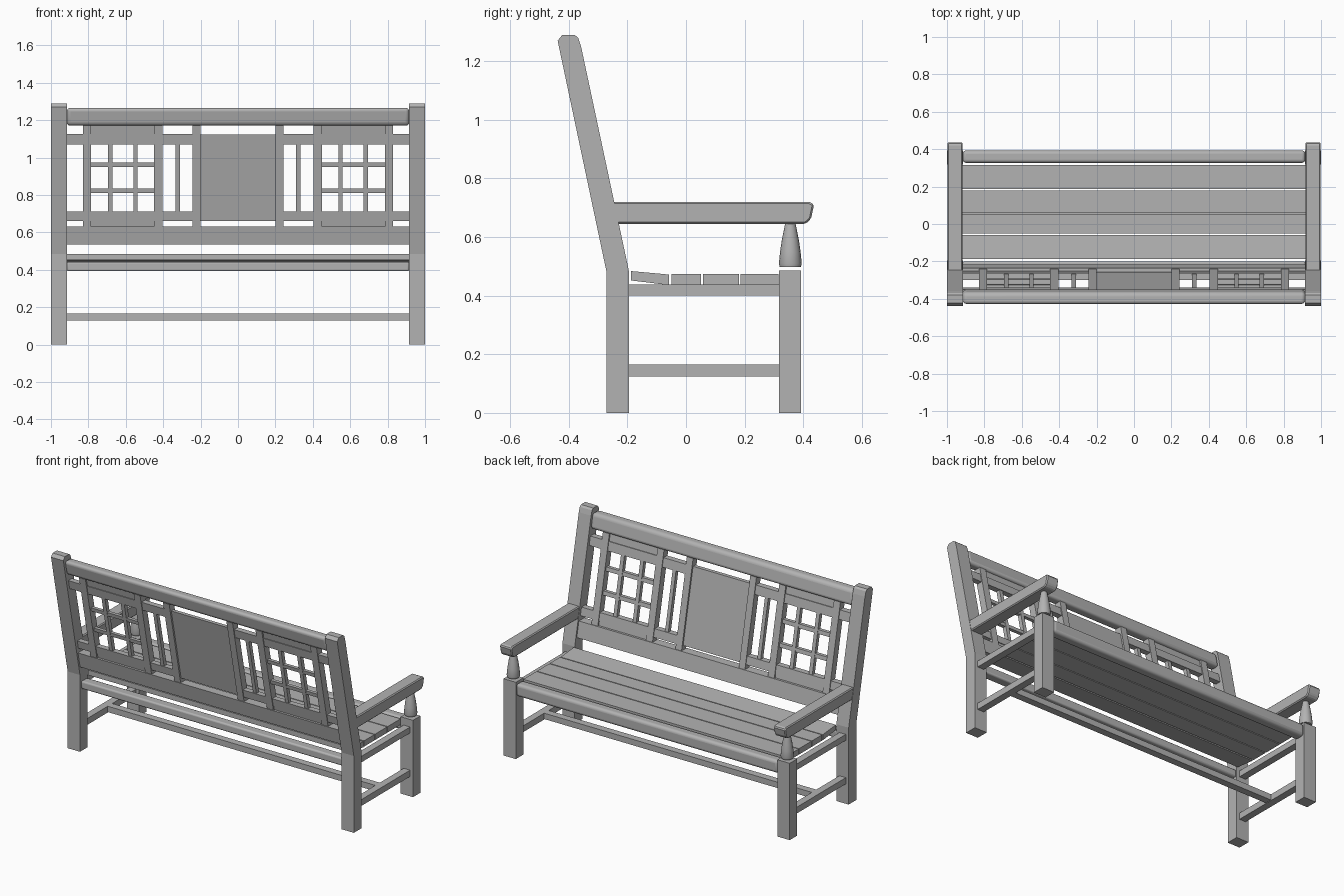
import bpy
import bmesh
import math

cube = bpy.data.objects.get("Cube")
if cube:
    bpy.data.objects.remove(cube, do_unlink=True)

grey = bpy.data.materials.new("plain_grey")
grey.use_nodes = True
grey.diffuse_color = (0.45, 0.45, 0.45, 1)
grey.node_tree.nodes["Principled BSDF"].inputs["Base Color"].default_value = grey.diffuse_color


def finish(name, bm, bevel=0, segments=1):
    bmesh.ops.recalc_face_normals(bm, faces=bm.faces)
    mesh = bpy.data.meshes.new(name)
    bm.to_mesh(mesh)
    bm.free()
    mesh.materials.append(grey)
    obj = bpy.data.objects.new(name, mesh)
    bpy.context.collection.objects.link(obj)
    if bevel:
        mod = obj.modifiers.new("Bevel", "BEVEL")
        mod.width, mod.segments = bevel, segments
    if segments > 1:
        bpy.ops.object.select_all(action="DESELECT")
        obj.select_set(True)
        bpy.context.view_layer.objects.active = obj
        bpy.ops.object.shade_smooth_by_angle(angle=math.radians(35))
    return obj


def extrude_x(name, profile, x0, x1, bevel=0, segments=1):
    """Extrude a (y, z) outline from x0 to x1."""
    bm = bmesh.new()
    face = bm.faces.new([bm.verts.new((x0, y, z)) for y, z in profile])
    grown = bmesh.ops.extrude_face_region(bm, geom=[face])
    verts = [v for v in grown["geom"] if isinstance(v, bmesh.types.BMVert)]
    bmesh.ops.translate(bm, verts=verts, vec=(x1 - x0, 0, 0))
    return finish(name, bm, bevel, segments)


def box(name, x0, x1, y0, y1, z0, z1, bevel=0, segments=1):
    return extrude_x(name, [(y0, z0), (y1, z0), (y1, z1), (y0, z1)], x0, x1, bevel, segments)


def back_y(z):
    return -0.2325 - 0.213 * (z - 0.485)


def back_piece(name, x0, x1, z0, z1, depth, bevel=0, segments=1):
    """Bar lying in the leaning plane of the backrest."""
    d, low, high = depth / 2, back_y(z0), back_y(z1)
    outline = [(low - d, z0), (low + d, z0), (high + d, z1), (high - d, z1)]
    return extrude_x(name, outline, x0, x1, bevel, segments)


def both(maker, name, x0, x1, *args):
    """Make a part on each side."""
    maker("left_" + name, x0, x1, *args)
    maker("right_" + name, -x1, -x0, *args)


def post(name, x0, x1):
    extrude_x(name, [(-0.272, 0), (-0.195, 0), (-0.195, 0.485), (-0.358, 1.25), (-0.368, 1.28),
                     (-0.38, 1.29), (-0.422, 1.29), (-0.438, 1.27), (-0.272, 0.485)], x0, x1)


def arm(name, x0, x1):
    extrude_x(name, [(-0.25, 0.645), (0.408, 0.645), (0.427, 0.663), (0.437, 0.712),
                     (0.42, 0.72), (-0.265, 0.72)], x0, x1, 0.006)


def baluster(name, x0, x1):
    # turned arm support
    bm = bmesh.new()
    rings = []
    for r, z in [(0.036, 0.497), (0.039, 0.51), (0.035, 0.55), (0.029, 0.59), (0.021, 0.63), (0.017, 0.65)]:
        ring = []
        for i in range(16):
            a = math.tau * i / 16
            ring.append(bm.verts.new(((x0 + x1) / 2 + r * math.cos(a), 0.356 + r * math.sin(a), z)))
        rings.append(ring)
    for a, b in zip(rings, rings[1:]):
        for i in range(16):
            j = (i + 1) % 16
            bm.faces.new((a[i], a[j], b[j], b[i]))
    bm.faces.new(rings[0])
    bm.faces.new(rings[-1])
    finish(name, bm, 0, 2)


# End frames
both(post, "back_post", 0.914, 1.0)
both(box, "front_leg", 0.914, 1.0, 0.318, 0.393, 0, 0.485)
both(arm, "armrest", 0.916, 0.998)
both(baluster, "baluster", 0.916, 0.998)
both(box, "side_apron", 0.935, 0.98, -0.2, 0.32, 0.4, 0.438)
both(box, "side_stretcher", 0.935, 0.98, -0.2, 0.32, 0.125, 0.165)
box("long_stretcher", -0.94, 0.94, 0.035, 0.08, 0.128, 0.165)

# Seat
box("front_rail", -0.916, 0.916, 0.327, 0.393, 0.395, 0.475, 0.018, 4)
box("back_rail", -0.916, 0.916, -0.26, -0.2, 0.392, 0.442, 0.01, 3)
extrude_x("back_slat", [(-0.188, 0.452), (-0.058, 0.436), (-0.058, 0.472), (-0.188, 0.484)], -0.916, 0.916)
for i, (y0, y1) in enumerate([(-0.05, 0.052), (0.058, 0.18), (0.186, 0.315)]):
    box(f"seat_slat_{i + 1}", -0.916, 0.916, y0, y1, 0.437, 0.474)

# Backrest frame
back_piece("top_rail", -0.916, 0.916, 1.17, 1.265, 0.064, 0.02, 4)
back_piece("bottom_rail", -0.916, 0.916, 0.535, 0.632, 0.055)
for x0, x1 in [(0.785, 0.83), (0.403, 0.448), (0.2, 0.243)]:
    both(back_piece, "stile", x0, x1, 0.63, 1.172, 0.046)
for z0, z1 in [(0.66, 0.71), (1.07, 1.125)]:
    both(back_piece, "inner_rail", 0.2, 0.916, z0, z1, 0.036)
back_piece("centre_panel", -0.203, 0.203, 0.66, 1.122, 0.024)

# Lattice windows and spindles
for z0, z1 in [(0.63, 0.662), (1.123, 1.172)]:
    both(back_piece, "filler_panel", 0.447, 0.787, z0, z1, 0.026)
for x in (0.548, 0.683):
    both(back_piece, "lattice_upright", x - 0.012, x + 0.012, 0.7, 1.075, 0.026)
for z in (0.822, 0.962):
    both(back_piece, "lattice_crossbar", 0.447, 0.787, z - 0.012, z + 0.012, 0.022)
both(back_piece, "spindle", 0.311, 0.334, 0.7, 1.075, 0.026)
